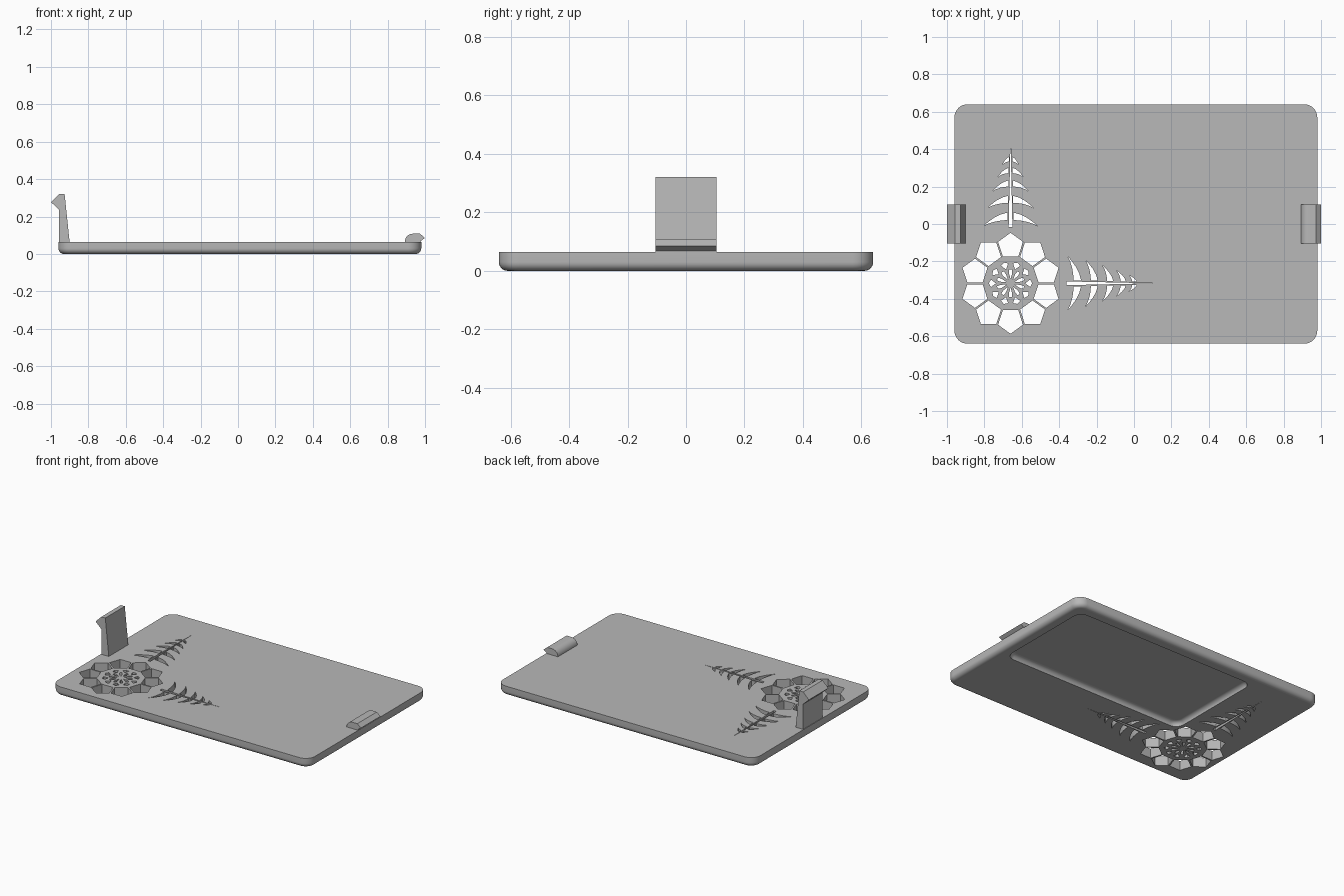
import bpy, bmesh, math
from mathutils import Matrix, Vector

cube = bpy.data.objects.get("Cube")
if cube:
    bpy.data.objects.remove(cube, do_unlink=True)

grey = bpy.data.materials.new("plain grey")
grey.use_nodes = True
GREY = (0.48, 0.48, 0.48, 1)
grey.diffuse_color = GREY
grey.node_tree.nodes["Principled BSDF"].inputs["Base Color"].default_value = GREY

TOP = 0.065


def make_object(name, bm):
    bmesh.ops.recalc_face_normals(bm, faces=bm.faces)
    mesh = bpy.data.meshes.new(name)
    bm.to_mesh(mesh)
    bm.free()
    mesh.materials.append(grey)
    obj = bpy.data.objects.new(name, mesh)
    bpy.context.collection.objects.link(obj)
    return obj


def smooth(obj):
    bpy.ops.object.select_all(action='DESELECT')
    obj.select_set(True)
    bpy.context.view_layer.objects.active = obj
    bpy.ops.object.shade_smooth_by_angle(angle=math.radians(30))


def ring(bm, x0, x1, y0, y1, radius, z, steps=8):
    """Rounded rectangle of vertices."""
    verts = []
    corners = [(x1, y1, -1, -1), (x0, y1, 1, -1), (x0, y0, 1, 1), (x1, y0, -1, 1)]
    for i, (x, y, sx, sy) in enumerate(corners):
        for k in range(steps + 1):
            a = (i + k / steps) * math.pi / 2
            verts.append(bm.verts.new((x + sx * radius + radius * math.cos(a),
                                       y + sy * radius + radius * math.sin(a), z)))
    return verts


# Plate: lofted from the recess floor underneath, round the rim, to the top
bm = bmesh.new()
rings = []
STEPS, DEPTH, FILLET = 6, 0.03, 0.03
for k in range(STEPS + 1):
    a = k / STEPS * math.pi / 2
    inset = DEPTH * (1 - math.sin(a))
    rings.append(ring(bm, -0.475 + inset, 0.905 - inset, -0.15 + inset, 0.56 - inset,
                      0.06 - inset, DEPTH * math.cos(a)))
for k in range(STEPS + 1):
    a = k / STEPS * math.pi / 2
    inset = FILLET * (1 - math.sin(a))
    rings.append(ring(bm, -0.96 + inset, 0.98 - inset, -0.64 + inset, 0.64 - inset,
                      0.07 - inset, FILLET * (1 - math.cos(a))))
rings.append(ring(bm, -0.96, 0.98, -0.64, 0.64, 0.07, TOP))
for low, high in zip(rings, rings[1:]):
    for i in range(len(low)):
        j = (i + 1) % len(low)
        bm.faces.new((low[i], low[j], high[j], high[i]))
bm.faces.new(rings[0])
bm.faces.new(rings[-1])
plate = make_object("plate", bm)

# Cutter holding every pierced shape
bm = bmesh.new()


def prism(points, matrix):
    """Upright prism through the plate from a flat outline."""
    face = bm.faces.new([bm.verts.new(matrix @ Vector((x, y, -0.1))) for x, y in points])
    result = bmesh.ops.extrude_face_region(bm, geom=[face])
    moved = [v for v in result["geom"] if isinstance(v, bmesh.types.BMVert)]
    bmesh.ops.translate(bm, verts=moved, vec=(0, 0, 0.3))


# Snowflake: ring of pentagons, small kites and centre petals
centre = Matrix.Translation((-0.66, -0.317, 0))
pentagon = [(0.2 + 0.07 * math.cos(math.tau * k / 5), 0.07 * math.sin(math.tau * k / 5))
            for k in range(5)]
kite = [(0.078, 0), (0.105, -0.02), (0.116, 0), (0.105, 0.02)]
petal = [(0.022, 0), (0.055, -0.009), (0.074, -0.007), (0.074, 0.007), (0.055, 0.009)]
for k in range(10):
    turn = centre @ Matrix.Rotation(math.radians(18 + 36 * k), 4, 'Z')
    prism(pentagon, turn)
    prism(petal, turn)
    prism(kite, turn @ Matrix.Rotation(math.radians(18), 4, 'Z'))


# Fir trees: tapering trunk with pairs of swept crescent branches
def tree(matrix):
    prism([(0, -0.01), (0.468, 0), (0, 0.01)], matrix)
    for start, reach in ((0.005, 0.145), (0.1, 0.125), (0.19, 0.097), (0.265, 0.07), (0.33, 0.045)):
        size = reach / 0.145
        root = 0.016 - 0.02 * start
        outline = [(0, 1), (0.022, 0.8), (0.045, 0.55), (0.062, 0.28), (0.072, 0),
                   (0.032, 0), (0.03, 0.25), (0.024, 0.52), (0.014, 0.78)]
        length = 0.45 + 0.55 * size
        for side in (1, -1):
            prism([(start + a * length, side * (root + t * (reach - root)))
                   for a, t in outline], matrix)


tree(Matrix.Translation((-0.66, -0.016, 0)) @ Matrix.Rotation(math.pi / 2, 4, 'Z'))
tree(Matrix.Translation((-0.36, -0.317, 0)))
cutter = make_object("pattern_cutter", bm)
cutter.hide_render = True

cut = plate.modifiers.new("pattern", 'BOOLEAN')
cut.operation = 'DIFFERENCE'
cut.solver = 'EXACT'
cut.object = cutter
bpy.context.view_layer.objects.active = plate
bpy.ops.object.modifier_apply(modifier=cut.name)
bpy.data.objects.remove(cutter, do_unlink=True)
smooth(plate)
for poly in plate.data.polygons:
    if abs(poly.normal.z) > 0.999:
        poly.use_smooth = False


# Clips: side profiles extruded across the plate
def clip(name, profile):
    bm = bmesh.new()
    face = bm.faces.new([bm.verts.new((x, -0.105, z)) for x, z in profile])
    result = bmesh.ops.extrude_face_region(bm, geom=[face])
    moved = [v for v in result["geom"] if isinstance(v, bmesh.types.BMVert)]
    bmesh.ops.translate(bm, verts=moved, vec=(0, 0.21, 0))
    return make_object(name, bm)


clip("tall_clip", [(-0.9, 0.06), (-0.927, 0.32), (-0.957, 0.32), (-1.0, 0.277),
                   (-0.957, 0.237), (-0.957, 0.06)])
arc = [(0.935 - 0.043 * math.cos(a), 0.065 + 0.043 * math.sin(a))
       for a in (k / 8 * math.pi / 2 for k in range(9))]
low_clip = clip("low_clip", [(0.892, 0.06)] + arc
                + [(0.973, 0.108), (1.0, 0.085), (0.978, 0.07), (0.975, 0.06)])
smooth(low_clip)
